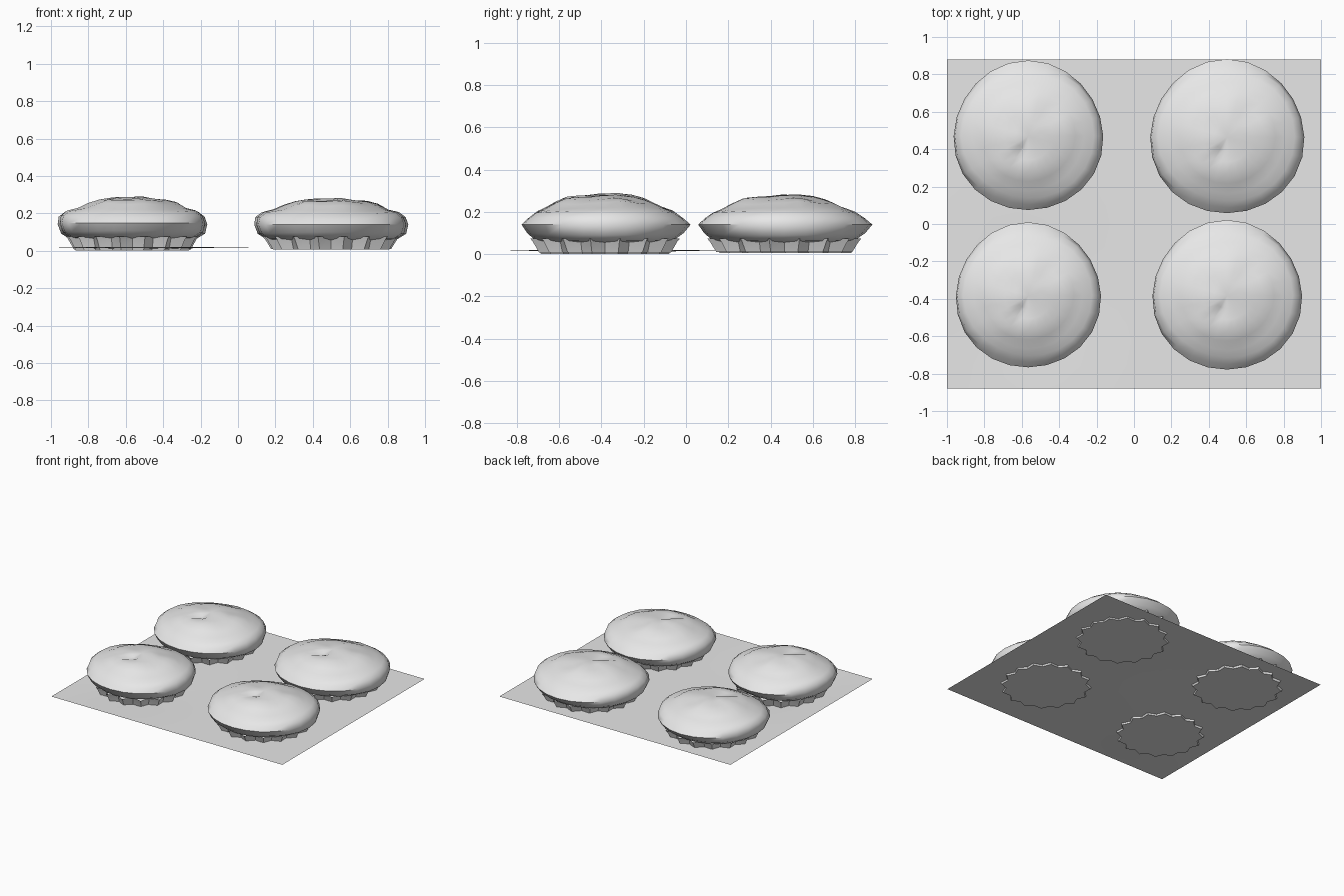
import bpy, bmesh, math
from mathutils import Vector, noise

cube = bpy.data.objects.get("Cube")
if cube:
    bpy.data.objects.remove(cube, do_unlink=True)

grey = bpy.data.materials.new("plain_grey")
grey.use_nodes = True
grey.diffuse_color = (0.8, 0.8, 0.8, 1)
grey.node_tree.nodes["Principled BSDF"].inputs["Base Color"].default_value = (0.8, 0.8, 0.8, 1)


def finish(name, bm, angle):
    bmesh.ops.recalc_face_normals(bm, faces=bm.faces)
    mesh = bpy.data.meshes.new(name)
    bm.to_mesh(mesh)
    bm.free()
    obj = bpy.data.objects.new(name, mesh)
    bpy.context.collection.objects.link(obj)
    mesh.materials.append(grey)
    bpy.ops.object.select_all(action='DESELECT')
    obj.select_set(True)
    bpy.context.view_layer.objects.active = obj
    bpy.ops.object.shade_smooth_by_angle(angle=math.radians(angle))
    return obj


def loft(bm, rings):
    # Join consecutive closed rings of points with quads
    rows = [[bm.verts.new(p) for p in ring] for ring in rings]
    for low, high in zip(rows, rows[1:]):
        for i in range(len(low)):
            j = (i + 1) % len(low)
            bm.faces.new((low[i], low[j], high[j], high[i]))
    return rows


# Radius and height of the baked top: full sides, and slimmer front and back
FULL = [(.29, .055), (.34, .062), (.385, .09), (.4, .14), (.39, .18), (.355, .205),
        (.30, .217), (.25, .24), (.19, .257), (.13, .268), (.07, .272)]
SLIM = [(.29, .055), (.33, .068), (.37, .1), (.4, .14), (.37, .168), (.33, .197),
        (.29, .213), (.24, .237), (.19, .257), (.13, .268), (.07, .272)]


def lumps(x, y):
    # Uneven crust, with a diagonal crease near the middle and a ridge beside it
    h = 0.013 * noise.noise(Vector((x * 9, y * 9, 2.5)))
    along, across = (x + y + .1) * .707, (x - y - .05) * .707
    h -= 0.022 * math.exp(-(along / .1) ** 2 - (across / .025) ** 2)
    h += 0.012 * math.exp(-((x - .03) / .06) ** 2 - ((y - .02) / .06) ** 2)
    return h


def muffin_top(name, centre, size, lift, sides=24):
    bm = bmesh.new()
    rings = []
    for k, (full, slim) in enumerate(zip(FULL, SLIM)):
        ring = []
        for i in range(sides):
            a = math.tau * i / sides
            w = math.cos(a) ** 2
            r = (full[0] * w + slim[0] * (1 - w)) * size
            z = full[1] * w + slim[1] * (1 - w) + lift
            r *= 1 + .012 * math.sin(3 * a + k)
            x, y = r * math.cos(a), r * math.sin(a)
            if k > 4:
                z += lumps(x, y) * min(1, (k - 4) / 3)
            ring.append((x, y, z))
        rings.append(ring)
    rows = loft(bm, rings)
    tip = bm.verts.new((0, 0, .27 + lift + lumps(0, 0)))
    for i in range(sides):
        bm.faces.new((rows[-1][i], rows[-1][(i + 1) % sides], tip))
    bm.faces.new(rows[0])
    finish(name, bm, 50).location = (*centre, 0)


def paper_cup(name, centre, size, base, flutes=16):
    bm = bmesh.new()
    rings = []
    for inner, outer, z in ((.285, .318, base), (.3, .35, .062), (.305, .362, .075)):
        ring = []
        for i in range(flutes * 2):
            a = math.pi * i / flutes
            r = (outer if i % 2 else inner) * size
            ring.append((r * math.cos(a), r * math.sin(a), z))
        rings.append(ring)
    rows = loft(bm, rings)
    bm.faces.new(rows[0])
    finish(name, bm, 25).location = (*centre, 0)


# Four muffins: name, centre, size, height offset, cup base height
for side, centre, size, lift, base in (
        ("front_right", (-.565, -.383), .97, .008, 0),
        ("front_left", (.498, -.383), 1.0, 0, .008),
        ("back_right", (-.565, .47), 1.0, .002, .006),
        ("back_left", (.498, .465), 1.03, 0, .01)):
    muffin_top(side + "_muffin_top", centre, size, lift)
    paper_cup(side + "_paper_cup", centre, size, base)

# Thin tray sheet, sagging slightly under the lowest muffin
bm = bmesh.new()
bmesh.ops.create_grid(bm, x_segments=16, y_segments=14, size=1)
for v in bm.verts:
    v.co.y *= .88
    d = math.hypot(v.co.x + .55, v.co.y + .38)
    edge = min(1 - abs(v.co.x), .88 - abs(v.co.y))
    v.co.z = .02 - .012 * math.exp(-(d / .4) ** 2) * min(1, edge * 5)
finish("tray_sheet", bm, 40)
